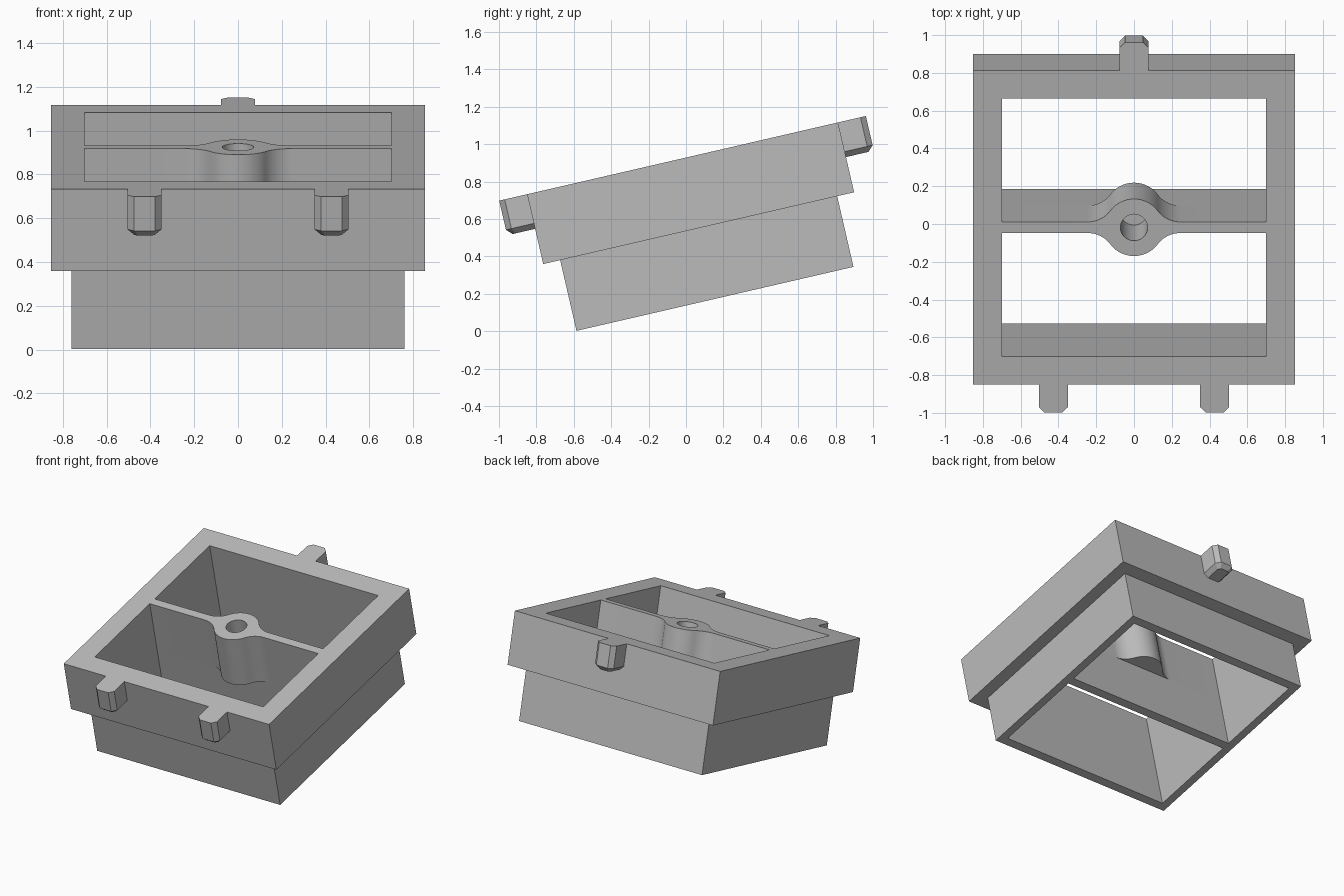
import bpy, bmesh, math
from mathutils import Matrix

cube = bpy.data.objects.get("Cube")
if cube:
    bpy.data.objects.remove(cube)

# One plain grey, and the tilt shared by every part
grey = bpy.data.materials.new("plain_grey")
grey.use_nodes = True
colour = (0.5, 0.5, 0.5, 1)
grey.diffuse_color = colour
grey.node_tree.nodes["Principled BSDF"].inputs["Base Color"].default_value = colour

TILT = math.radians(13)
POSE = Matrix.Rotation(TILT, 4, "X") @ Matrix.Translation((0, 0.19, 0.134))
STEP, TOP = 0.388, 0.771
INNER, SKIRT, RIM = 0.70, 0.76, 0.853
WEB = 0.03


def loft(name, loops, closed=False, turn=0):
    """Join matching loops of points with quads; cap the ends unless closed."""
    bm = bmesh.new()
    rings = [[bm.verts.new(p) for p in loop] for loop in loops]
    pairs = list(zip(rings, rings[1:]))
    if closed:
        pairs.append((rings[-1], rings[0]))
    else:
        bm.faces.new(rings[0])
        bm.faces.new(rings[-1])
    for a, b in pairs:
        for i in range(len(a)):
            j = (i + 1) % len(a)
            bm.faces.new((a[i], a[j], b[j], b[i]))
    bmesh.ops.recalc_face_normals(bm, faces=bm.faces)
    mesh = bpy.data.meshes.new(name)
    bm.transform(Matrix.Rotation(turn, 4, "Z"))
    bm.to_mesh(mesh)
    bm.free()
    mesh.materials.append(grey)
    obj = bpy.data.objects.new(name, mesh)
    bpy.context.collection.objects.link(obj)
    obj.matrix_world = POSE
    return obj


def at(points, z):
    return [(x, y, z) for x, y in points]


def rect(hx, hy):
    return [(-hx, -hy), (hx, -hy), (hx, hy), (-hx, hy)]


def arc(cx, cy, r, start, end, n):
    return [(cx + r * math.cos(start + (end - start) * i / n),
             cy + r * math.sin(start + (end - start) * i / n)) for i in range(n + 1)]


# Square housing: stepped wall section swept around an open box
section = [(INNER, 0), (SKIRT, 0), (SKIRT, STEP), (RIM, STEP), (RIM, TOP), (INNER, TOP)]
loft("housing", [at(rect(h, h), z) for h, z in section], closed=True)

# Lower part of the dividing wall
loft("lower_divider", [at(rect(INNER, WEB), z) for z in (0, STEP)])

# Upper part of the dividing wall, swelling into a filleted round boss
R, F = 0.155, 0.15
fx = math.sqrt((R + F) ** 2 - (WEB + F) ** 2)
a = math.atan2(WEB + F, fx)
half = [(INNER, WEB)]
half += arc(fx, WEB + F, F, -math.pi / 2, a - math.pi, 12)
half += arc(0, 0, R, a, math.pi - a, 24)[1:-1]
half += arc(-fx, WEB + F, F, -a, -math.pi / 2, 12)
half += [(-INNER, WEB)]
outline = half + [(-x, -y) for x, y in half]
divider = loft("upper_divider_with_boss", [at(outline, z) for z in (STEP, TOP)])

# Blind round bore in the boss
bore = arc(0, 0, 0.072, 0, math.tau, 48)[:-1]
cutter = loft("bore_cutter", [at(bore, z) for z in (STEP + 0.015, TOP + 0.1)])
cutter.hide_render = True
mod = divider.modifiers.new("bore", "BOOLEAN")
mod.operation, mod.solver, mod.object = "DIFFERENCE", "EXACT", cutter
bpy.context.view_layer.objects.active = divider
divider.select_set(True)
bpy.ops.object.modifier_apply(modifier=mod.name)
bpy.data.objects.remove(cutter)
bpy.ops.object.shade_smooth_by_angle(angle=math.radians(30))


# Chamfered locating tabs: two in front, one behind
def tab(name, x, turn):
    def plan(inset, cut):
        h, out = 0.077 - inset, -RIM - 0.153 + inset
        return [(x - h, -RIM), (x - h, out + cut), (x - h + cut, out),
                (x + h - cut, out), (x + h, out + cut), (x + h, -RIM)]
    low = TOP - 0.19
    loft(name, [at(plan(0.03, 0.018), low), at(plan(0, 0.03), low + 0.03),
                at(plan(0, 0.03), TOP)], turn=turn)


tab("front_left_tab", 0.427, 0)
tab("front_right_tab", -0.427, 0)
tab("back_tab", 0, math.pi)
